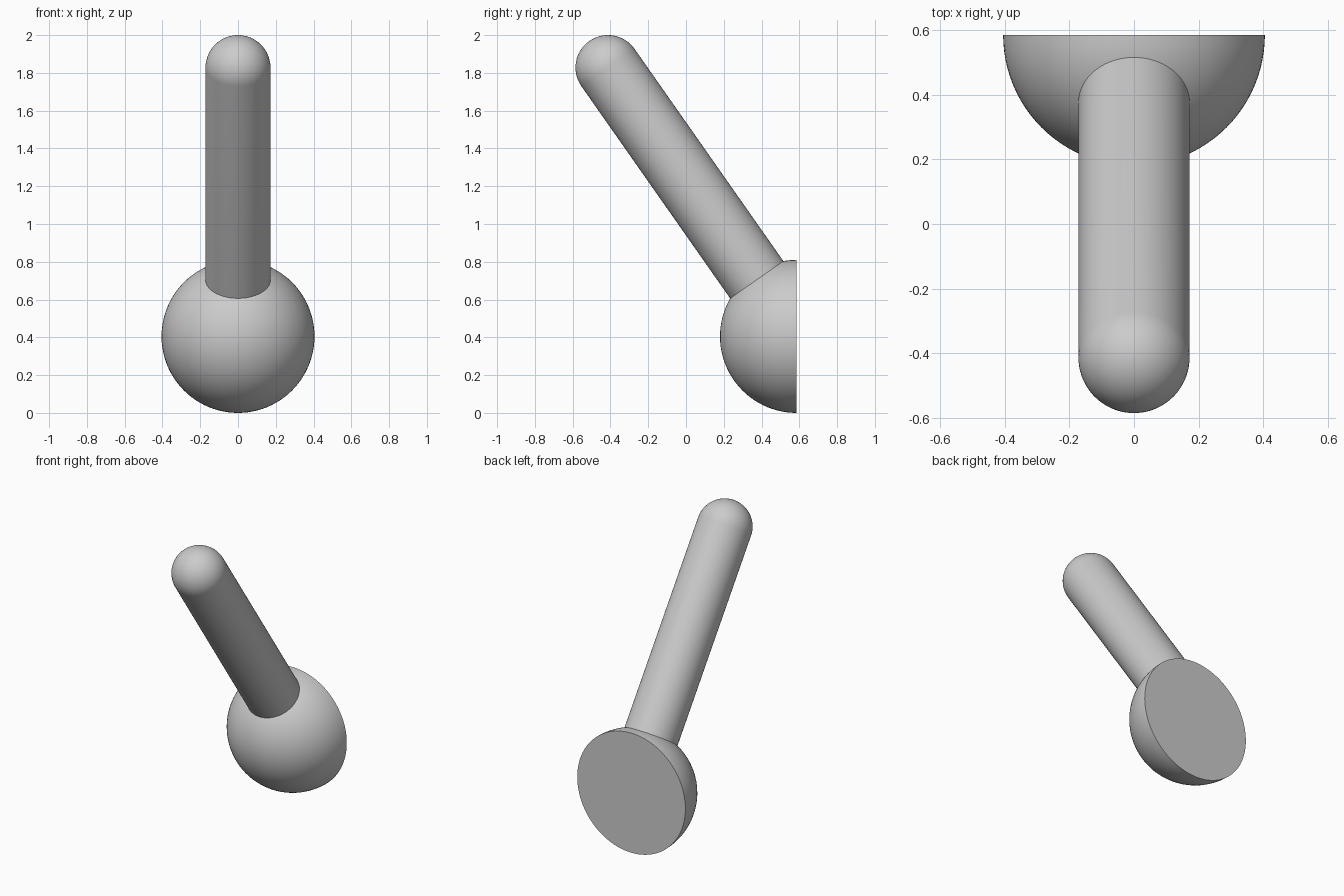
import bpy, bmesh
from math import sin, cos, pi, radians
from mathutils import Vector

if "Cube" in bpy.data.objects:
    bpy.data.objects.remove(bpy.data.objects["Cube"], do_unlink=True)

BALL_R, ROD_R = 0.405, 0.172
BALL_CENTRE = Vector((0, 0.585, BALL_R))
TIP_CENTRE = Vector((0, -0.413, 2 - ROD_R))


def dome(radius, height, steps):
    """Quarter-circle profile from the rim up to the pole."""
    arc = [(radius * cos(i * pi / 2 / steps), height + radius * sin(i * pi / 2 / steps))
           for i in range(steps)]
    return arc + [(0, height + radius)]


def lathe(name, profile, origin, axis, sides=96):
    """Revolve an (r, z) profile around z, then aim z along the axis."""
    bm = bmesh.new()
    verts = [bm.verts.new((r, 0, z)) for r, z in profile]
    edges = [bm.edges.new(pair) for pair in zip(verts, verts[1:])]
    bmesh.ops.spin(bm, geom=verts + edges, cent=(0, 0, 0), axis=(0, 0, 1),
                   angle=2 * pi, steps=sides, use_merge=True)
    bmesh.ops.remove_doubles(bm, verts=bm.verts, dist=0.0001)
    bmesh.ops.recalc_face_normals(bm, faces=bm.faces)
    turn = axis.to_track_quat('Z', 'Y').to_matrix().to_4x4()
    bm.transform(turn)
    mesh = bpy.data.meshes.new(name)
    bm.to_mesh(mesh)
    bm.free()
    obj = bpy.data.objects.new(name, mesh)
    obj.location = origin
    bpy.context.collection.objects.link(obj)
    bpy.ops.object.select_all(action='DESELECT')
    obj.select_set(True)
    bpy.context.view_layer.objects.active = obj
    bpy.ops.object.shade_smooth_by_angle(angle=radians(30))
    return obj


# Half-ball base with its flat face to the back
lathe("half_ball_base", [(0, 0)] + dome(BALL_R, 0, 24), BALL_CENTRE, Vector((0, -1, 0)))

# Round-tipped rod leaning forward, seated just inside the base
lean = TIP_CENTRE - BALL_CENTRE
seat = 0.33
lathe("rod", [(0, seat), (ROD_R, seat)] + dome(ROD_R, lean.length, 16),
      BALL_CENTRE, lean)
